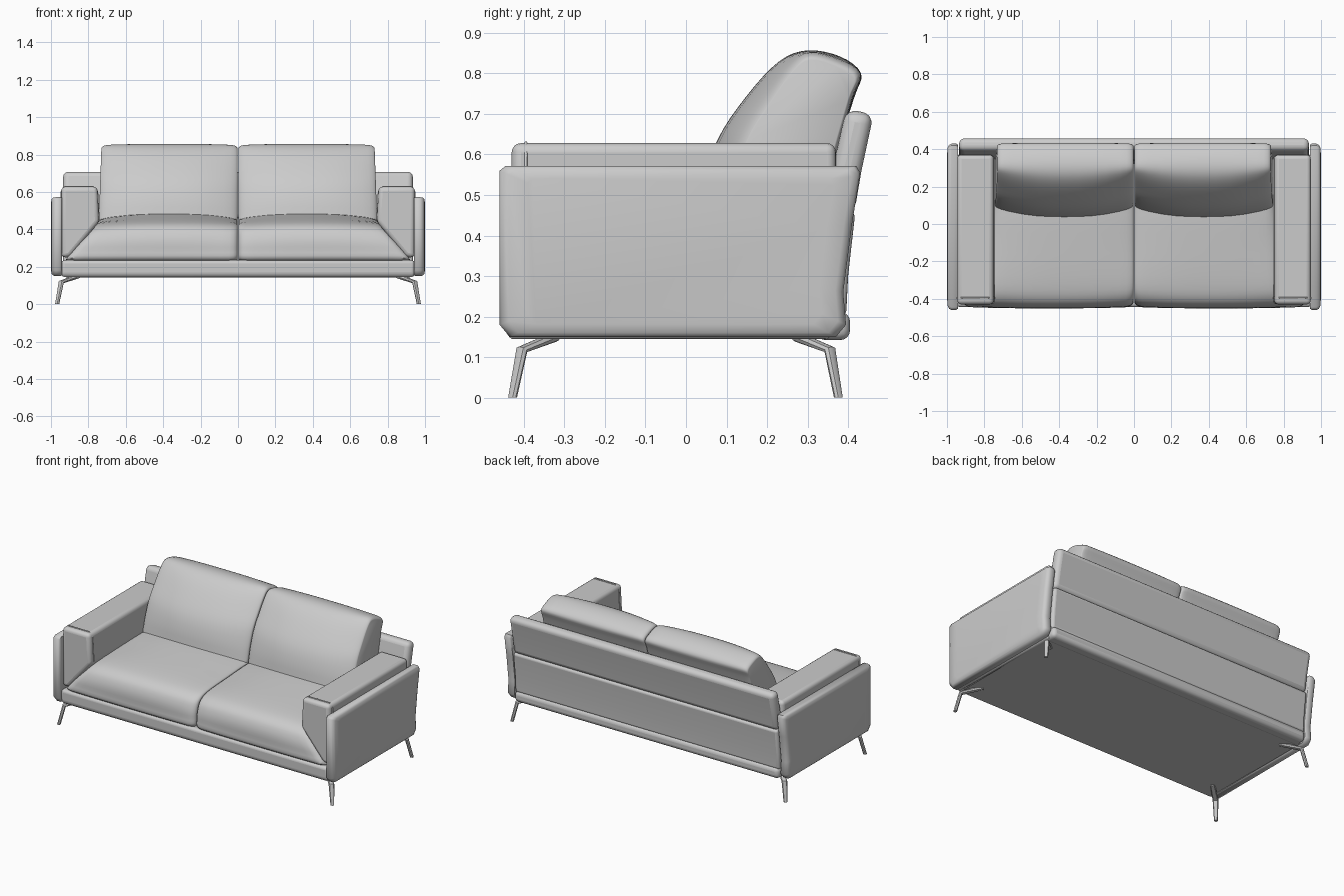
import bpy, bmesh, math
from mathutils import Vector

cube = bpy.data.objects.get("Cube")
if cube:
    bpy.data.objects.remove(cube)

grey = bpy.data.materials.new("grey upholstery")
grey.use_nodes = True
TONE = (0.6, 0.6, 0.6, 1)
grey.diffuse_color = TONE
grey.node_tree.nodes["Principled BSDF"].inputs["Base Color"].default_value = TONE


def spline(pts, n=4):
    """Closed smooth outline through the given points."""
    pts = [Vector(p) for p in pts]
    out = []
    for i in range(len(pts)):
        a, b, c, d = (pts[(i + k) % len(pts)] for k in (-1, 0, 1, 2))
        for s in range(n):
            t = s / n
            out.append(0.5 * (2 * b + (c - a) * t + (2 * a - 5 * b + 4 * c - d) * t * t
                              + (3 * b - a - 3 * c + d) * t ** 3))
    return out


def loft(name, rings, bevel=0.0, angle=40):
    """Skin a list of equal rings, cap both ends, optionally round the edges."""
    bm = bmesh.new()
    rows = [[bm.verts.new(p) for p in ring] for ring in rings]
    n = len(rows[0])
    for r, s in zip(rows, rows[1:]):
        for i in range(n):
            bm.faces.new((r[i], r[(i + 1) % n], s[(i + 1) % n], s[i]))
    bm.faces.new(rows[0])
    bm.faces.new(rows[-1])
    bmesh.ops.recalc_face_normals(bm, faces=bm.faces)
    mesh = bpy.data.meshes.new(name)
    bm.to_mesh(mesh)
    bm.free()
    ob = bpy.data.objects.new(name, mesh)
    bpy.context.collection.objects.link(ob)
    mesh.materials.append(grey)
    if bevel:
        mod = ob.modifiers.new("Rounding", "BEVEL")
        mod.width = bevel
        mod.segments = 4
        mod.limit_method = "ANGLE"
        mod.angle_limit = math.radians(35)
    bpy.ops.object.select_all(action="DESELECT")
    ob.select_set(True)
    bpy.context.view_layer.objects.active = ob
    bpy.ops.object.shade_smooth_by_angle(angle=math.radians(angle))
    return ob


def prism_x(name, profile, x0, x1, bevel):
    return loft(name, [[(x, y, z) for y, z in profile] for x in (x0, x1)], bevel)


def prism_y(name, profile, y0, y1, bevel):
    return loft(name, [[(x, y, z) for x, z in profile] for y in (y0, y1)], bevel)


def piping(name, pts, radius=0.004):
    curve = bpy.data.curves.new(name, "CURVE")
    curve.dimensions = "3D"
    curve.bevel_depth = radius
    curve.bevel_resolution = 1
    sp = curve.splines.new("POLY")
    sp.points.add(len(pts) - 1)
    for p, co in zip(sp.points, pts):
        p.co = (*co, 1)
    ob = bpy.data.objects.new(name, curve)
    curve.materials.append(grey)
    bpy.context.collection.objects.link(ob)


def cushion(name, side, mid, end, x_end):
    """Cushion lofted across x, plump in the middle, with rounded ends."""
    mid, end = spline(mid), spline(end)
    centre = sum(end, Vector((0, 0))) / len(end)
    steps = [-1, -0.995, -0.98, -0.95, -0.9] + [k / 10 for k in range(-8, 9, 2)] \
        + [0.9, 0.95, 0.98, 0.995, 1]
    rings = []
    for t in steps:
        plump = 1 - abs(t) ** 2.5
        e = max(0, (abs(t) - 0.9) / 0.1)
        shrink = 1 - 0.09 * (1 - math.sqrt(1 - e * e))
        ring = []
        for a, b in zip(mid, end):
            p = centre + (b.lerp(a, plump) - centre) * shrink
            x = 0.003 + (x_end(p.y) - 0.003) * (t + 1) / 2
            ring.append((side * x, p.x, p.y))
        rings.append(ring)
    return loft(name, rings)


# Base frame with rounded front rail
prism_x("base_frame", [(-0.445, 0.155), (-0.445, 0.235), (0.36, 0.235), (0.36, 0.145), (-0.43, 0.145)],
        -0.945, 0.945, 0.025)

# Back: two leaning panels over a bottom roll
prism_x("back_upper_panel", [(0.34, 0.455), (0.415, 0.455), (0.433, 0.56), (0.463, 0.70), (0.395, 0.712), (0.365, 0.58)],
        -0.935, 0.935, 0.028)
prism_x("back_lower_panel", [(0.32, 0.20), (0.395, 0.20), (0.40, 0.30), (0.418, 0.46), (0.34, 0.46)],
        -0.935, 0.935, 0.016)
prism_x("back_bottom_roll", [(0.32, 0.142), (0.405, 0.142), (0.405, 0.212), (0.32, 0.212)],
        -0.935, 0.935, 0.025)

# Cushion outlines in y and z
SEAT_MID = [(-0.435, 0.235), (-0.45, 0.29), (-0.445, 0.36), (-0.41, 0.415), (-0.32, 0.445),
            (-0.1, 0.47), (0.1, 0.485), (0.32, 0.48), (0.33, 0.23), (0, 0.225), (-0.3, 0.225)]
SEAT_END = [(-0.43, 0.235), (-0.44, 0.29), (-0.43, 0.35), (-0.4, 0.40), (-0.32, 0.43),
            (-0.1, 0.445), (0.1, 0.455), (0.32, 0.45), (0.33, 0.23), (0, 0.225), (-0.3, 0.225)]
BACK_MID = [(0.06, 0.42), (0.04, 0.49), (0.075, 0.63), (0.15, 0.745), (0.23, 0.83), (0.30, 0.857),
            (0.38, 0.842), (0.432, 0.80), (0.415, 0.74), (0.37, 0.60), (0.32, 0.42)]
BACK_END = [(0.11, 0.42), (0.095, 0.48), (0.14, 0.63), (0.20, 0.73), (0.265, 0.82), (0.31, 0.85),
            (0.38, 0.832), (0.43, 0.80), (0.41, 0.74), (0.37, 0.60), (0.32, 0.42)]

for side, label in ((1, "left"), (-1, "right")):
    # Seat spreads outward below the arm
    cushion(f"{label}_seat_cushion", side, SEAT_MID, SEAT_END,
            lambda z: 0.74 + 0.18 * min(1, max(0, (0.45 - z) / 0.21)))
    cushion(f"{label}_back_cushion", side, BACK_MID, BACK_END,
            lambda z: 0.745 - 0.015 * (z - 0.42) / 0.43)

    # Padded arm, tapering where it meets the seat
    arm = [(0.945, 0.25), (0.945, 0.628), (0.752, 0.628), (0.742, 0.44), (0.90, 0.25)]
    prism_y(f"{label}_arm", [(side * x, z) for x, z in arm], -0.43, 0.37, 0.032)
    seam = [(0.947, 0.4), (0.946, 0.6), (0.925, 0.629), (0.775, 0.629), (0.751, 0.6), (0.743, 0.45)]
    piping(f"{label}_arm_front_seam", [(side * x, -0.395, z) for x, z in seam])

    # Outer side panel, slightly domed
    outline = [(-0.46, 0.18), (-0.435, 0.15), (0.37, 0.15), (0.395, 0.18), (0.388, 0.26),
               (0.41, 0.43), (0.43, 0.555), (0.42, 0.572), (-0.445, 0.572), (-0.46, 0.56)]
    rings = []
    for x, s in ((0.942, 0.985), (0.95, 1), (0.975, 1), (0.988, 0.985), (0.996, 0.95), (1.0, 0.85)):
        rings.append([(side * x, y * s, 0.36 + (z - 0.36) * s) for y, z in outline])
    loft(f"{label}_side_panel", rings, angle=50)

    # Bent, splayed legs
    for place, y_top, y_knee, y_foot in (("front", -0.32, -0.405, -0.428), ("back", 0.27, 0.355, 0.376)):
        path = ((0.85, y_top, 0.152, 0.014), (0.945, y_knee, 0.118, 0.017), (0.967, y_foot, 0, 0.011))
        rings = []
        for i, (x, y, z, r) in enumerate(path):
            flat = (0.0, 0.55, 1.0)[i]
            ring = []
            for k in range(8):
                a = math.tau * k / 8
                u, v = r * math.cos(a), r * math.sin(a)
                out = math.copysign(1, y)
                # Ring turns from upright at the top to level at the foot
                ring.append((side * (x + u * 0.7 + v * 0.7 * flat),
                             y + out * (v * 0.7 * flat - u * 0.7),
                             z + v * (1 - flat)))
            rings.append(ring)
        loft(f"{label}_{place}_leg", rings)
